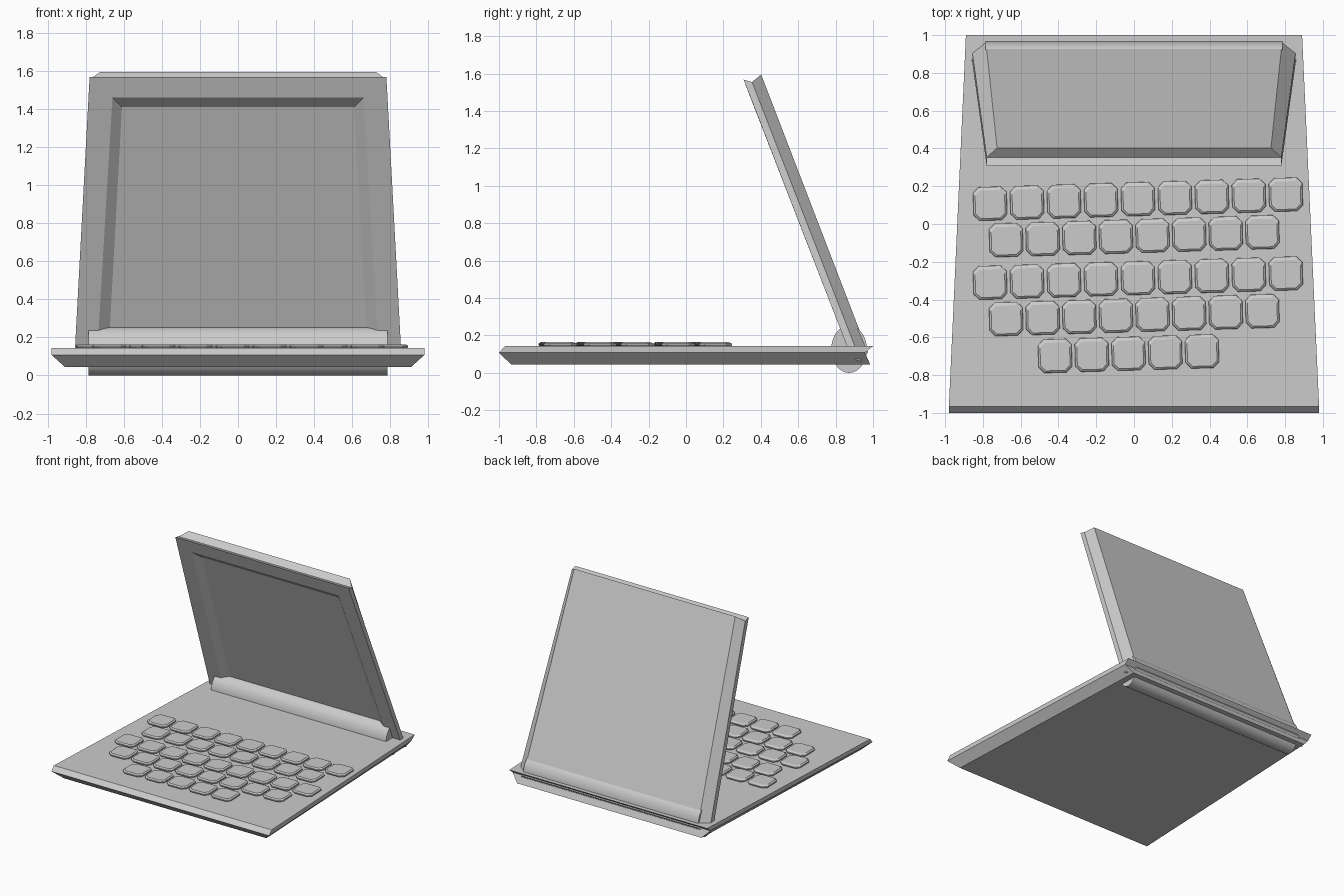
import bpy, bmesh, math
from mathutils import Matrix

if "Cube" in bpy.data.objects:
    bpy.data.objects.remove(bpy.data.objects["Cube"])


def loft(name, rings):
    """Solid skinned through rings of equal point count, capped at both ends."""
    bm = bmesh.new()
    vs = [[bm.verts.new(p) for p in r] for r in rings]
    n = len(vs[0])
    for a, b in zip(vs, vs[1:]):
        for i in range(n):
            j = (i + 1) % n
            bm.faces.new((a[i], a[j], b[j], b[i]))
    bm.faces.new(vs[0])
    bm.faces.new(vs[-1])
    bmesh.ops.recalc_face_normals(bm, faces=bm.faces)
    me = bpy.data.meshes.new(name)
    bm.to_mesh(me)
    bm.free()
    ob = bpy.data.objects.new(name, me)
    bpy.context.collection.objects.link(ob)
    return ob


def trapezoid(x0, y0, z0, x1, y1, z1):
    """Symmetric four-corner ring from a near edge and a far edge."""
    return [(-x0, y0, z0), (x0, y0, z0), (x1, y1, z1), (-x1, y1, z1)]


# Base: bottom, bevelled middle line, top
loft("base", [
    trapezoid(0.91, -0.935, 0.045, 0.83, 0.985, 0.045),
    trapezoid(0.98, -1.00, 0.108, 0.89, 0.957, 0.108),
    trapezoid(0.98, -0.967, 0.143, 0.89, 1.00, 0.143),
])

# Lid: back plate, middle line, front bezel, screen opening, recessed screen
loft("screen_lid", [
    trapezoid(0.785, 0.973, 0.11, 0.725, 0.402, 1.595),
    trapezoid(0.86, 0.935, 0.06, 0.78, 0.353, 1.555),
    trapezoid(0.86, 0.885, 0.08, 0.78, 0.308, 1.568),
    trapezoid(0.735, 0.839, 0.20, 0.66, 0.349, 1.46),
    trapezoid(0.675, 0.871, 0.22, 0.61, 0.409, 1.41),
])

# Hinge: oval barrel running across the back
SEG = 32
hinge = loft("hinge_barrel", [
    [(x, 0.872 + 0.095 * math.cos(2 * math.pi * i / SEG),
      0.127 + 0.127 * math.sin(2 * math.pi * i / SEG)) for i in range(SEG)]
    for x in (-0.787, 0.787)])
bpy.context.view_layer.objects.active = hinge
hinge.select_set(True)
bpy.ops.object.shade_smooth_by_angle(angle=math.radians(30))

# Keys: chamfered caps in slightly tilted rows
TILT = math.radians(1.75)


def octagon(cx, cy, h, c, z, back=0.0):
    pts = [(-h + c, -h), (h - c, -h), (h, -h + c), (h, h - c),
           (h - c, h), (-h + c, h), (-h, h - c), (-h, -h + c)]
    rot = Matrix.Rotation(TILT, 3, 'Z')
    out = []
    for x, y in pts:
        v = rot @ Matrix.Translation((x, y - (back if y > 0 else 0), 0)).translation
        out.append((cx + v.x, cy + v.y, z))
    return out


# first key x, first key y, pitch, count
rows = [(-0.762, 0.108, 0.1957, 9), (-0.677, -0.085, 0.1938, 8),
        (-0.762, -0.310, 0.1957, 9), (-0.677, -0.503, 0.1938, 8),
        (-0.418, -0.698, 0.1945, 5)]
for r, (x0, y0, pitch, count) in enumerate(rows):
    for k in range(count):
        x = x0 + k * pitch
        y = y0 + k * pitch * math.tan(TILT)
        loft(f"key_{r + 1}_{k + 1}", [
            octagon(x, y, 0.080, 0.026, 0.138),
            octagon(x, y, 0.089, 0.030, 0.150),
            octagon(x, y, 0.088, 0.030, 0.156),
            octagon(x, y, 0.078, 0.026, 0.164, 0.008),
        ])
